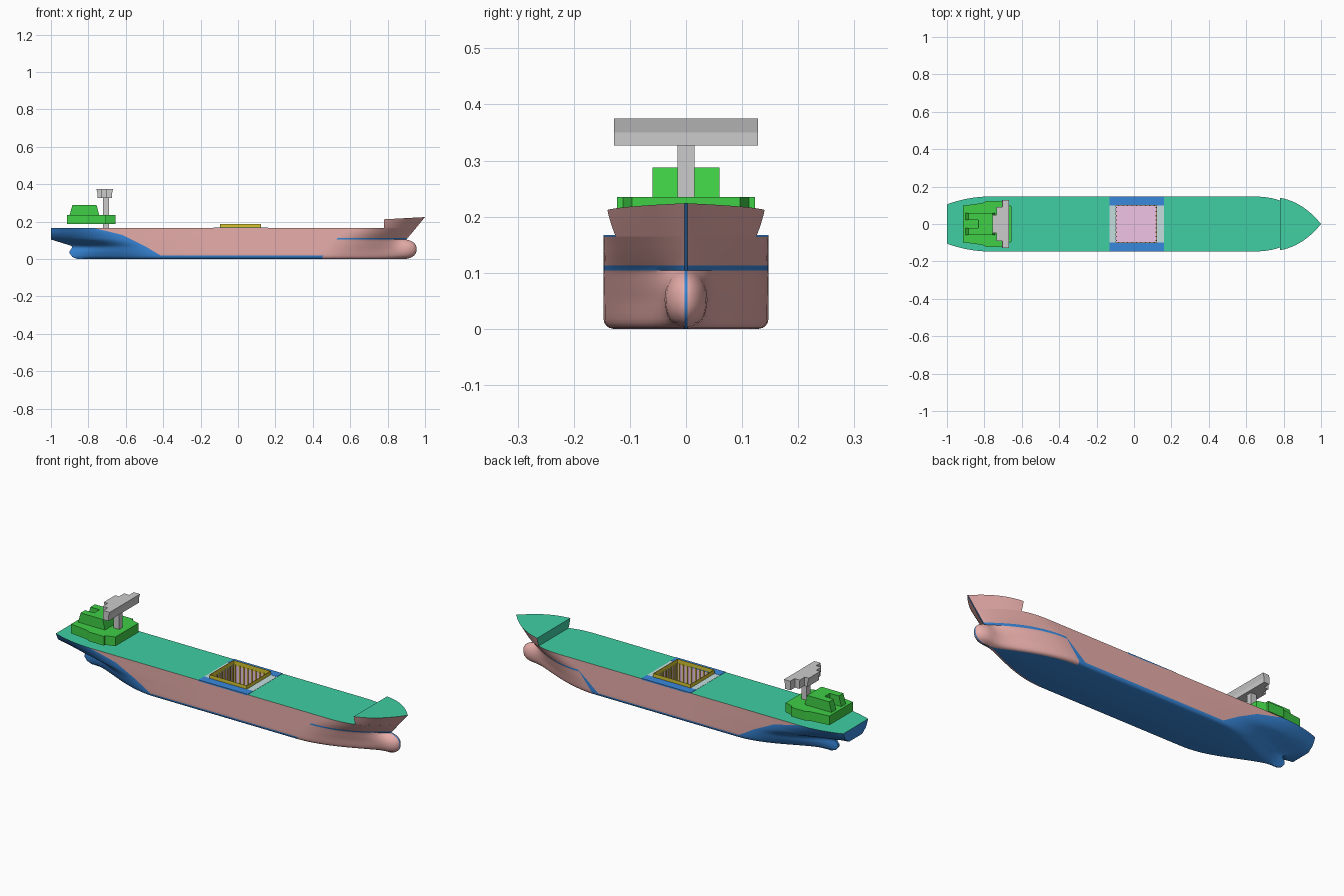
import bpy, bmesh, math

if "Cube" in bpy.data.objects:
    bpy.data.objects.remove(bpy.data.objects["Cube"])

B, DECK, CAP = 0.147, 0.165, 0.003
COL = {"pink": (0.80, 0.42, 0.40), "blue": (0.04, 0.25, 0.72), "green": (0.05, 0.62, 0.36),
       "leaf": (0.05, 0.62, 0.06), "yellow": (0.66, 0.55, 0.03), "rose": (0.87, 0.55, 0.79),
       "teal": (0.55, 0.73, 0.74)}
MAT = {}
for n, c in COL.items():
    MAT[n] = bpy.data.materials.new(n)
    MAT[n].diffuse_color = (*c, 1)


def make(name, verts, faces, colours, smooth=False):
    """colours: one name, None for plain grey, or one name per face"""
    me = bpy.data.meshes.new(name)
    me.from_pydata(verts, [], faces)
    if colours is None or isinstance(colours, str):
        colours = [colours] * len(faces)
    names = sorted(set(c for c in colours if c))
    for c in names:
        me.materials.append(MAT[c])
    for p, c in zip(me.polygons, colours):
        p.material_index = names.index(c) if c else 0
    bm = bmesh.new()
    bm.from_mesh(me)
    bmesh.ops.recalc_face_normals(bm, faces=bm.faces)
    bm.to_mesh(me)
    bm.free()
    ob = bpy.data.objects.new(name, me)
    bpy.context.collection.objects.link(ob)
    if smooth:
        bpy.ops.object.select_all(action='DESELECT')
        ob.select_set(True)
        bpy.context.view_layer.objects.active = ob
        bpy.ops.object.shade_smooth_by_angle(angle=math.radians(32))
    return ob


def boxes(name, spans, colour):
    v, f = [], []
    for x0, x1, y0, y1, z0, z1 in spans:
        b = len(v)
        v += [(x, y, z) for z in (z0, z1) for x, y in ((x0, y0), (x1, y0), (x1, y1), (x0, y1))]
        f += [[b + i for i in q] for q in ((3, 2, 1, 0), (4, 5, 6, 7), (0, 1, 5, 4),
                                           (1, 2, 6, 5), (2, 3, 7, 6), (3, 0, 4, 7))]
    return make(name, v, f, colour)


def prism(name, half, layers, colour):
    """mirrored plan outline lofted through (z, x scale) layers"""
    loop = half + [(x, -y) for x, y in reversed(half)]
    cx = (min(p[0] for p in loop) + max(p[0] for p in loop)) / 2
    n, v, f = len(loop), [], []
    for z, s in layers:
        v += [(cx + (x - cx) * s, y, z) for x, y in loop]
    for k in range(len(layers) - 1):
        f += [[k * n + i, k * n + (i + 1) % n, (k + 1) * n + (i + 1) % n, (k + 1) * n + i] for i in range(n)]
    f += [list(range(n))[::-1], list(range(n * (len(layers) - 1), n * len(layers)))]
    return make(name, v, f, colour)


def table(z, pts):
    for (a, p), (b, q) in zip(pts, pts[1:]):
        if z <= b:
            return p + (q - p) * max(0, (z - a) / (b - a))
    return pts[-1][1]


# Hull waterlines: stern run, parallel middle, bow run with bulb
NS, NB = 12, 18
ZS = [0, .002, .006, .011, .018, .03, .042, .052, .062, .07, .08, .09, .098, .104, .113, .128, .146, DECK]


def waterline(z):
    xs = table(z, [(0, -.86), (.01, -.885), (.03, -.9), (.045, -.9), (.06, -.885), (.07, -.89), (.104, -1)])
    x1 = table(z, [(.01, -.4), (.07, -.5), (.13, -.62), (DECK, -.77)])
    yt = table(z, [(.06, .006), (.08, .015), (.104, .055), (.13, .09), (DECK, .105)])
    h = table(z, [(.02, 1.9), (.1, 1.4), (DECK, 1)])
    pts = []
    for k in range(NS + 1):
        s = k / NS
        pts.append((xs + (x1 - xs) * s, yt + (B - yt) * (1 - (1 - s) ** 2) ** h))
    x0 = table(z, [(.01, .45), (.11, .53), (DECK, .62)])
    w = table(z, [(0, .05), (.11, .002)])
    pts += [(-.13, B), (.16, B), (x0 - w, B)]
    stem = table(z, [(.104, .9), (.115, .91), (DECK, .951)])
    p = table(z, [(.02, 1.8), (.1, 2), (DECK, 2.66)])
    d = min(1, abs(z - .052) / .053)
    tip = max(stem, .87 + .085 * (1 - d ** 2.4) ** (1 / 2.4)) if z < .104 else stem
    bw = .042 * math.sqrt(1 - d * d)
    for k in range(NB + 1):
        x = x0 + (tip - x0) * math.sin(math.pi / 2 * k / NB)
        u = min(1, (x - x0) / (stem - x0))
        y = B * (1 - u ** p) ** table(z, [(.05, 1.25), (.12, 1)])
        bulb = bw * min(1, u * u) * math.sqrt(max(0, 1 - (max(0, x - .86) / (tip - .86)) ** 2))
        pts.append((x, min(B, math.hypot(y, bulb))))
    r = .018
    cut = r * (1 - math.sqrt(1 - ((r - z) / r) ** 2)) if z < r else 0
    return [(x, max(CAP, y - cut)) for x, y in pts]


rows = [waterline(z) for z in ZS]
NC = len(rows[0])
verts = [(x, s * y, z) for s in (1, -1) for row, z in zip(rows, ZS) for x, y in row]
OFF = NC * len(ZS)
faces, cols = [], []
for s in (0, 1):
    for r in range(len(ZS) - 1):
        for c in range(NC - 1):
            a = s * OFF + r * NC + c
            faces.append([a, a + 1, a + NC + 1, a + NC])
            blue = (c < NS or (ZS[r + 1] <= .018 and c < NS + 4) or (ZS[r] == .104 and c >= NS + 4)
                    or (s == 0 and c == NS + 3 and ZS[r] < .11))
            cols.append("blue" if blue else "pink")
for r in range(len(ZS) - 1):            # transom and stem strip
    for c in (0, NC - 1):
        a = r * NC + c
        faces.append([a, a + NC, a + NC + OFF, a + OFF])
        cols.append("blue")
for c in range(NC - 1):                 # flat bottom
    faces.append([c, c + 1, c + 1 + OFF, c + OFF])
    cols.append("blue")
make("hull", verts, faces, cols, True)

# Main deck, left open over the hold
top = rows[-1]
dv = [(x, s * y, DECK) for s in (1, -1) for x, y in top]
make("main_deck", dv, [[c, c + 1, c + 1 + NC, c + NC] for c in range(NC - 1) if c != NS + 1], "green")

# Raised forecastle with flared sides
N, R = 16, 5
fv, ff, fc = [], [], []
for s in (1, -1):
    for j in range(R + 1):
        v = j / R
        x0, tip = .62 + .06 * v, .951 + .049 * v
        for k in range(N + 1):
            t = math.sin(math.pi / 2 * k / N)
            x = .78 + (tip - .78) * t
            y = max(CAP, B * (1 - ((x - x0) / (tip - x0)) ** 2.64))
            fv.append((x, s * y, DECK + (.047 + .012 * t) * v))
W = N + 1
FO = W * (R + 1)
for s in (0, 1):
    for j in range(R):
        for k in range(N):
            a = s * FO + j * W + k
            ff.append([a, a + 1, a + W + 1, a + W])
            fc.append("pink")
for j in range(R):
    for k, c in ((0, "green"), (N, "blue")):
        a = j * W + k
        ff.append([a, a + W, a + W + FO, a + FO])
        fc.append(c)
for k in range(N):
    a = R * W + k
    ff.append([a, a + 1, a + 1 + FO, a + FO])
    fc.append("green")
make("forecastle", fv, ff, fc, True)

# Cargo hold: side decks, end strips, lining, ribs and coaming
X0, X1, Y, FLOOR = -.095, .12, .1, .02
boxes("side_decks", [(-.13, .16, min(s * Y, s * B), max(s * Y, s * B), .16, .167) for s in (1, -1)], "blue")
boxes("end_strips", [(-.13, X0, -Y, Y, .16, .166), (X1, .16, -Y, Y, .16, .166)], "teal")


def frame(t, z0, z1):
    return [(X0 - t, X1 + t, Y, Y + t, z0, z1), (X0 - t, X1 + t, -Y - t, -Y, z0, z1),
            (X0 - t, X0, -Y, Y, z0, z1), (X1, X1 + t, -Y, Y, z0, z1)]


boxes("hold_lining", frame(.002, FLOOR, .16) + [(X0, X1, -Y, Y, FLOOR - .003, FLOOR)], "rose")
boxes("hatch_coaming", frame(.002, .16, .186), "yellow")
ribs = []
for i in range(-4, 5):
    y = i * .022
    ribs += [(X0, X0 + .005, y - .003, y + .003, FLOOR, .165), (X1 - .005, X1, y - .003, y + .003, FLOOR, .165)]
    x = (X0 + X1) / 2 + i * .024
    ribs += [(x - .003, x + .003, Y - .004, Y, FLOOR, .165), (x - .003, x + .003, -Y, -Y + .004, FLOOR, .165)]
boxes("hold_ribs", ribs, "yellow")

# Accommodation block in two tiers
prism("lower_house", [(-.915, .098), (-.81, .112), (-.79, .123), (-.705, .123), (-.705, .112), (-.655, .096)],
      [(.186, 1), (.235, 1)], "leaf")
prism("upper_house", [(-.835, .022), (-.9, .022), (-.9, .06), (-.742, .06)],
      [(.235, 1), (.288, .82)], "leaf")

# Bridge on its column
boxes("bridge_column", [(-.722, -.69, -.015, .015, DECK, .33)], None)
prism("bridge_wings", [(-.753, .048), (-.732, .048), (-.732, .09), (-.705, .09), (-.705, .128), (-.672, .128)],
      [(.327, .95), (.35, .95), (.375, 1.12)], None)

for m in bpy.data.materials:
    if m.users and not m.is_grease_pencil:
        m.use_nodes = True
        m.node_tree.nodes["Principled BSDF"].inputs["Base Color"].default_value = m.diffuse_color
